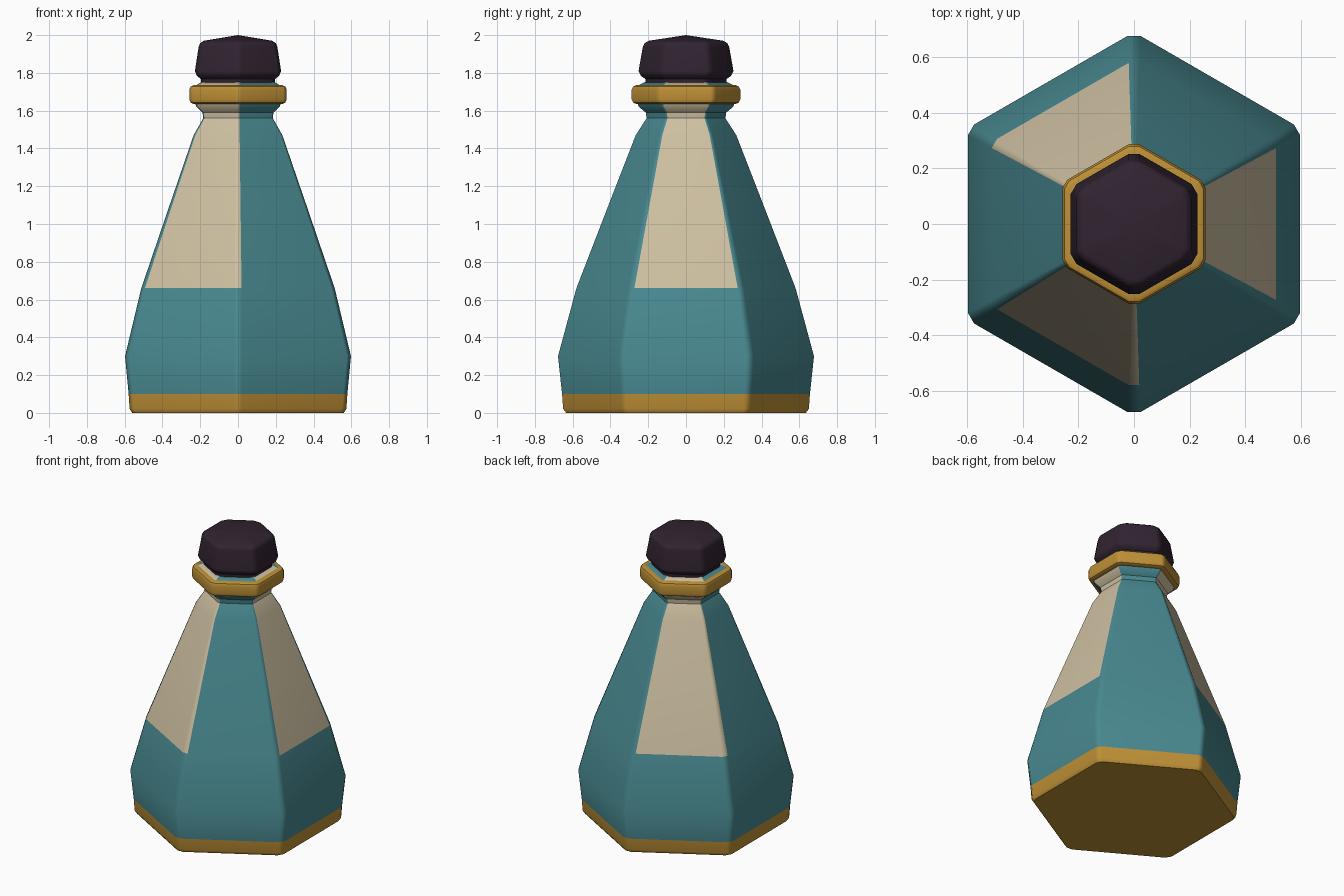
import bpy
import bmesh
import math

if "Cube" in bpy.data.objects:
    bpy.data.objects.remove(bpy.data.objects["Cube"])


def material(name, rgb):
    m = bpy.data.materials.new(name)
    m.diffuse_color = (*rgb, 1)
    m.use_nodes = True
    m.node_tree.nodes["Principled BSDF"].inputs["Base Color"].default_value = m.diffuse_color
    return m


TEAL = material("teal_glaze", (0.065, 0.25, 0.28))
CREAM = material("cream_panel", (0.62, 0.53, 0.36))
GOLD = material("gold_trim", (0.52, 0.28, 0.037))
PLUM = material("dark_plum", (0.030, 0.017, 0.030))


def hex_ring(bm, apothem, z, cut):
    """Hexagon with cut corners: two points per corner, corners on the y axis."""
    verts = []
    for k in range(6):
        a = math.radians(30 + 60 * k)
        r = apothem / math.cos(math.pi / 6)
        for turn in (-120, 120):
            b = a + math.radians(turn)
            verts.append(bm.verts.new((r * math.cos(a) + cut * math.cos(b),
                                       r * math.sin(a) + cut * math.sin(b), z)))
    return verts


def hex_loft(name, profile, mats, cut, rule=None, apex=None, caps=True):
    """Loft cut-corner hexagons through (apothem, z) pairs."""
    bm = bmesh.new()
    rings = [hex_ring(bm, r, z, cut(r)) for r, z in profile]
    for i in range(len(rings) - 1):
        low, high = rings[i], rings[i + 1]
        mid = (profile[i][1] + profile[i + 1][1]) / 2
        for j in range(12):
            n = (j + 1) % 12
            f = bm.faces.new((low[j], low[n], high[n], high[j]))
            f.material_index = rule(j, mid) if rule else 0
    if caps:
        f = bm.faces.new(rings[0][::-1])
        f.material_index = rule(1, 0) if rule else 0
        if apex is None:
            bm.faces.new(rings[-1])
        else:
            tip = bm.verts.new((0, 0, apex))
            for j in range(12):
                bm.faces.new((rings[-1][j], rings[-1][(j + 1) % 12], tip))
    mesh = bpy.data.meshes.new(name)
    bm.to_mesh(mesh)
    bm.free()
    for m in mats:
        mesh.materials.append(m)
    obj = bpy.data.objects.new(name, mesh)
    bpy.context.collection.objects.link(obj)
    bpy.ops.object.select_all(action='DESELECT')
    obj.select_set(True)
    bpy.context.view_layer.objects.active = obj
    bpy.ops.object.shade_smooth_by_angle(angle=math.radians(35))
    # keep the broad faces flat and blend only across the narrow cuts
    wn = obj.modifiers.new("weighted_normals", 'WEIGHTED_NORMAL')
    wn.keep_sharp = True
    return obj


# Bottle: gold foot, teal body, cream on alternate sides above the belly
CREAM_STRIPS = {11, 3, 4, 7, 8}


def body_colour(strip, z):
    if z < 0.1:
        return 2
    return 1 if z > 0.66 and strip in CREAM_STRIPS else 0


hex_loft("bottle_body",
         [(0.56, 0), (0.574, 0.022), (0.579, 0.1), (0.598, 0.3), (0.512, 0.66),
          (0.362, 1.1), (0.235, 1.47), (0.184, 1.56), (0.188, 1.59),
          (0.222, 1.622), (0.23, 1.66), (0.228, 1.732), (0.19, 1.752)],
         [TEAL, CREAM, GOLD], lambda r: 0.043 * r, body_colour)

# Collar around the neck
hex_loft("neck_collar",
         [(0.2, 1.635), (0.236, 1.635), (0.251, 1.643), (0.258, 1.66),
          (0.258, 1.71), (0.251, 1.727), (0.236, 1.735), (0.2, 1.735)],
         [GOLD], lambda r: 0.02, caps=False)

# Faceted stopper with a shallow pointed top
hex_loft("stopper",
         [(0.195, 1.735), (0.197, 1.768), (0.218, 1.785), (0.228, 1.81),
          (0.208, 1.94), (0.2, 1.957), (0.182, 1.97)],
         [PLUM], lambda r: 0.024, apex=2.0)
